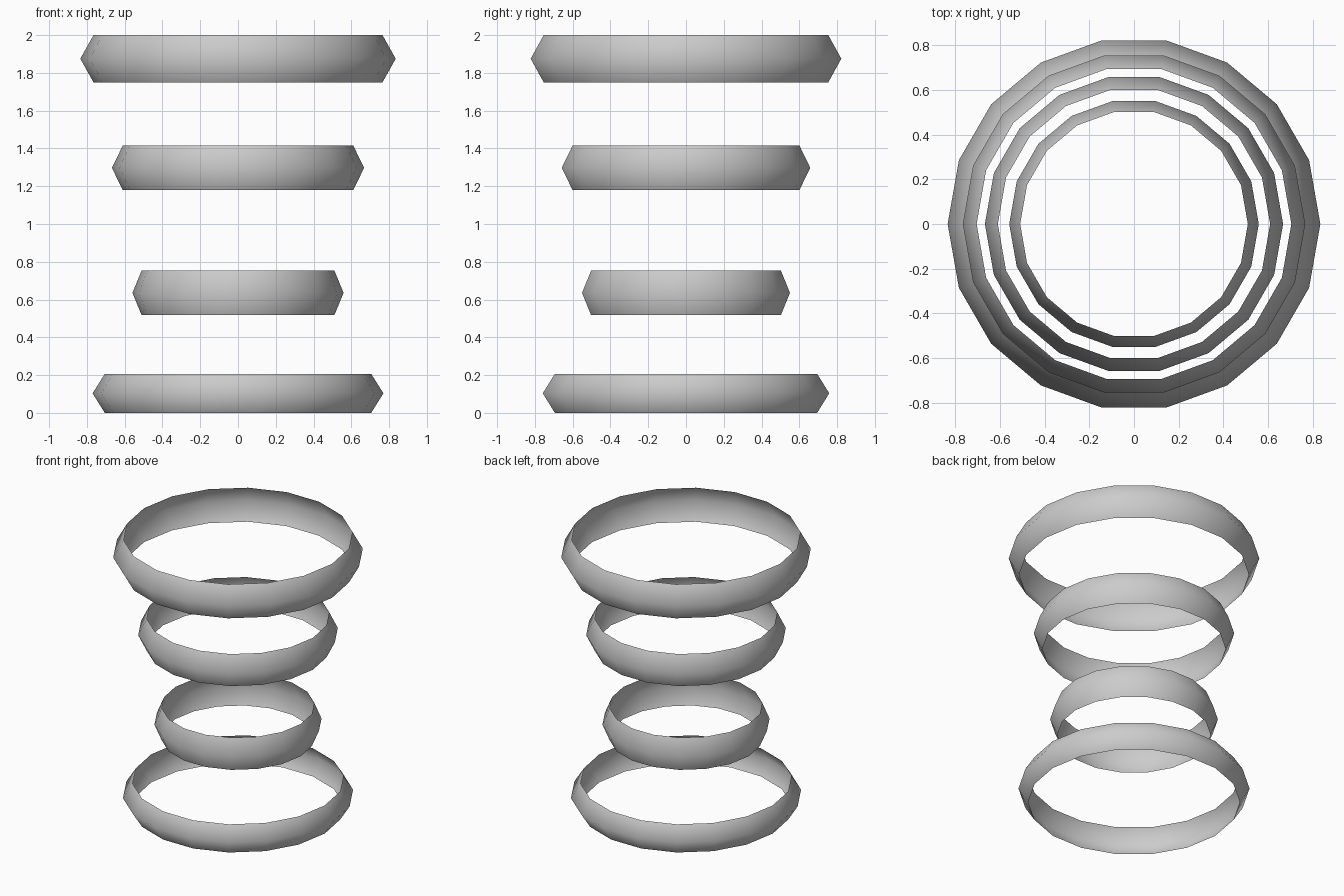
import bpy, bmesh
from math import cos, sin, tau

if "Cube" in bpy.data.objects:
    bpy.data.objects.remove(bpy.data.objects["Cube"])

SIDES = 18


def band(name, z0, z1, r_edge, r_mid):
    """Open thin hoop whose wall bulges outwards at mid height."""
    bm = bmesh.new()
    rows = []
    for r, z in ((r_edge, z0), (r_mid, (z0 + z1) / 2), (r_edge, z1)):
        rows.append([bm.verts.new((r * cos(tau * i / SIDES), r * sin(tau * i / SIDES), z))
                     for i in range(SIDES)])
    for low, high in zip(rows, rows[1:]):
        for i in range(SIDES):
            j = (i + 1) % SIDES
            face = bm.faces.new((low[i], low[j], high[j], high[i]))
            face.smooth = True
    mesh = bpy.data.meshes.new(name)
    bm.to_mesh(mesh)
    bm.free()
    obj = bpy.data.objects.new(name, mesh)
    bpy.context.collection.objects.link(obj)
    return obj


# Four separate hoops, from the ground up
band("bottom_hoop", 0.0, 0.207, 0.705, 0.77)
band("lower_middle_hoop", 0.517, 0.754, 0.51, 0.559)
band("upper_middle_hoop", 1.18, 1.415, 0.61, 0.668)
band("top_hoop", 1.75, 2.0, 0.765, 0.835)
